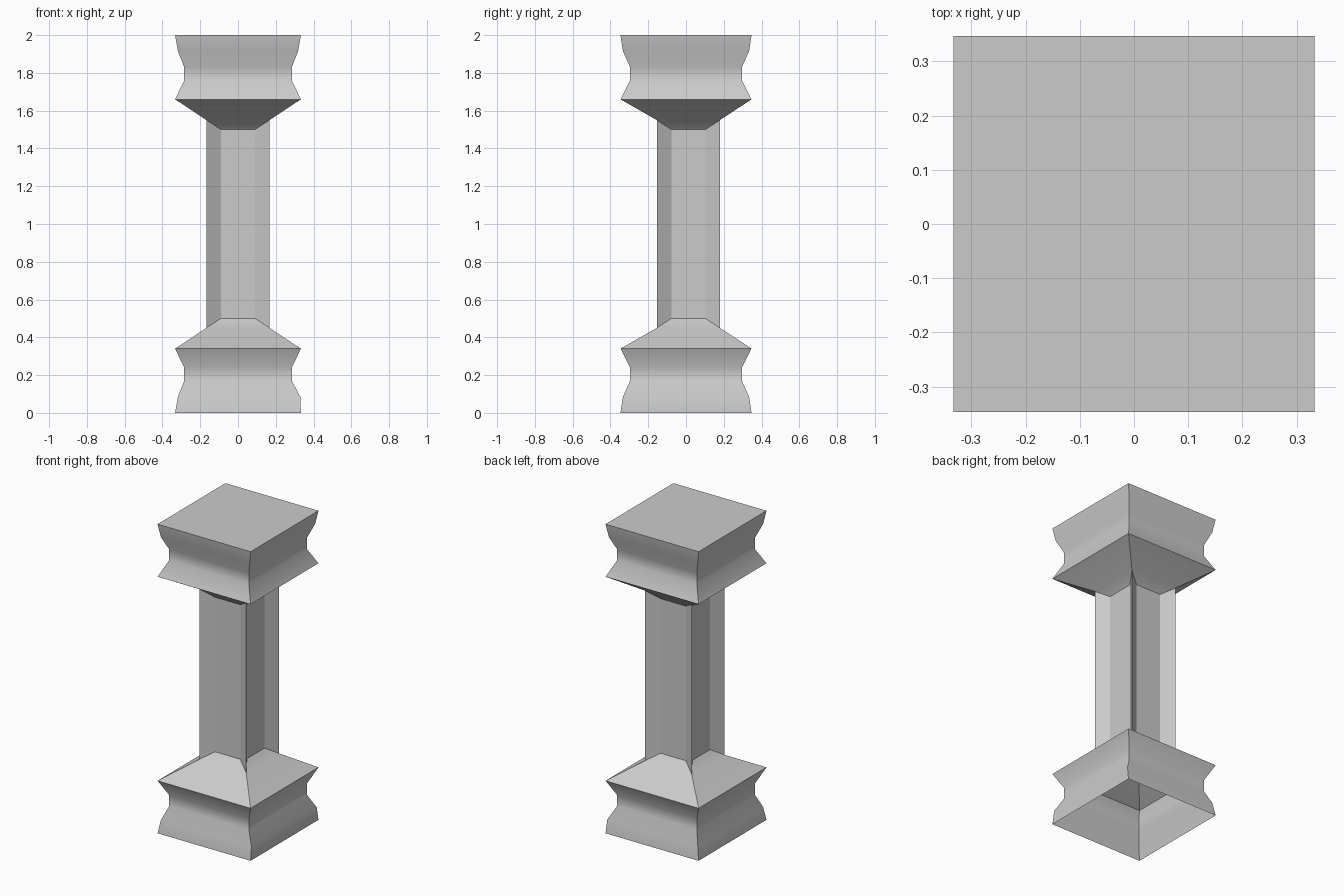
import bpy
import math

if "Cube" in bpy.data.objects:
    bpy.data.objects.remove(bpy.data.objects["Cube"])

# Moulding profile: (half x, half y, z), from the foot up to the sharp rim
PROFILE = [(0.333, 0.347, 0.0), (0.318, 0.334, 0.085), (0.285, 0.296, 0.17),
           (0.285, 0.296, 0.24), (0.333, 0.347, 0.34)]
SHAFT_Y = 0.0125         # the shaft sits slightly off centre
CORNER = 0.167           # half width at shaft corners
DENT = 0.118             # half width at recessed faces
FLAT = 0.09              # half length of recessed faces
Z_CORNER, Z_DENT = 0.45, 0.50


def rect(hx, hy, z, y0=0.0):
    return [(-hx, y0 - hy, z), (hx, y0 - hy, z), (hx, y0 + hy, z), (-hx, y0 + hy, z)]


def dents(z):
    """Eight inner points, two per side, counter-clockwise from the front."""
    pts = []
    for i in range(4):
        c, s = round(math.cos(i * math.pi / 2)), round(math.sin(i * math.pi / 2))
        for x in (-FLAT, FLAT):
            pts.append((x * c + DENT * s, SHAFT_Y + x * s - DENT * c, z))
    return pts


def make(name, verts, faces):
    mesh = bpy.data.meshes.new(name)
    mesh.from_pydata(verts, [], faces)
    obj = bpy.data.objects.new(name, mesh)
    bpy.context.collection.objects.link(obj)
    bpy.context.view_layer.objects.active = obj
    bpy.ops.object.select_all(action='DESELECT')
    obj.select_set(True)
    bpy.ops.object.shade_smooth_by_angle(angle=math.radians(30))
    return obj


def make_end(name, top=False):
    """Square moulding with a sloped shoulder rising to the shaft outline."""
    rings = [rect(*p) for p in PROFILE] + [rect(CORNER, CORNER, Z_CORNER, SHAFT_Y)]
    if not top:  # the foot is a little fuller on its right side
        rings[1] = [(0.33 if x > 0 else x, y, z) for x, y, z in rings[1]]
    verts = [v for r in rings for v in r] + dents(Z_DENT)
    faces = []
    for k in range(len(rings) - 1):
        for i in range(4):
            j = (i + 1) % 4
            faces.append((4 * k + i, 4 * k + j, 4 * k + 4 + j, 4 * k + 4 + i))
    a = 4 * (len(rings) - 1)
    d = a + 4
    for i in range(4):
        faces.append((a + i, a + (i + 1) % 4, d + 2 * i + 1, d + 2 * i))
    if top:  # flip upside down and close the top
        faces.append((3, 2, 1, 0))
        verts = [(x, y, 2 - z) for x, y, z in verts]
        faces = [f[::-1] for f in faces]
    return make(name, verts, faces)


# Base (open underneath) and capital
make_end("base")
make_end("capital", top=True)

# Shaft with recessed faces and flared corners
outline = []
for zc, zd in ((Z_CORNER, Z_DENT), (2 - Z_CORNER, 2 - Z_DENT)):
    corners, inner = rect(CORNER, CORNER, zc, SHAFT_Y), dents(zd)
    for i in range(4):
        outline += [corners[i], inner[2 * i], inner[2 * i + 1]]
make("shaft", outline,
     [(i, (i + 1) % 12, 12 + (i + 1) % 12, 12 + i) for i in range(12)])
